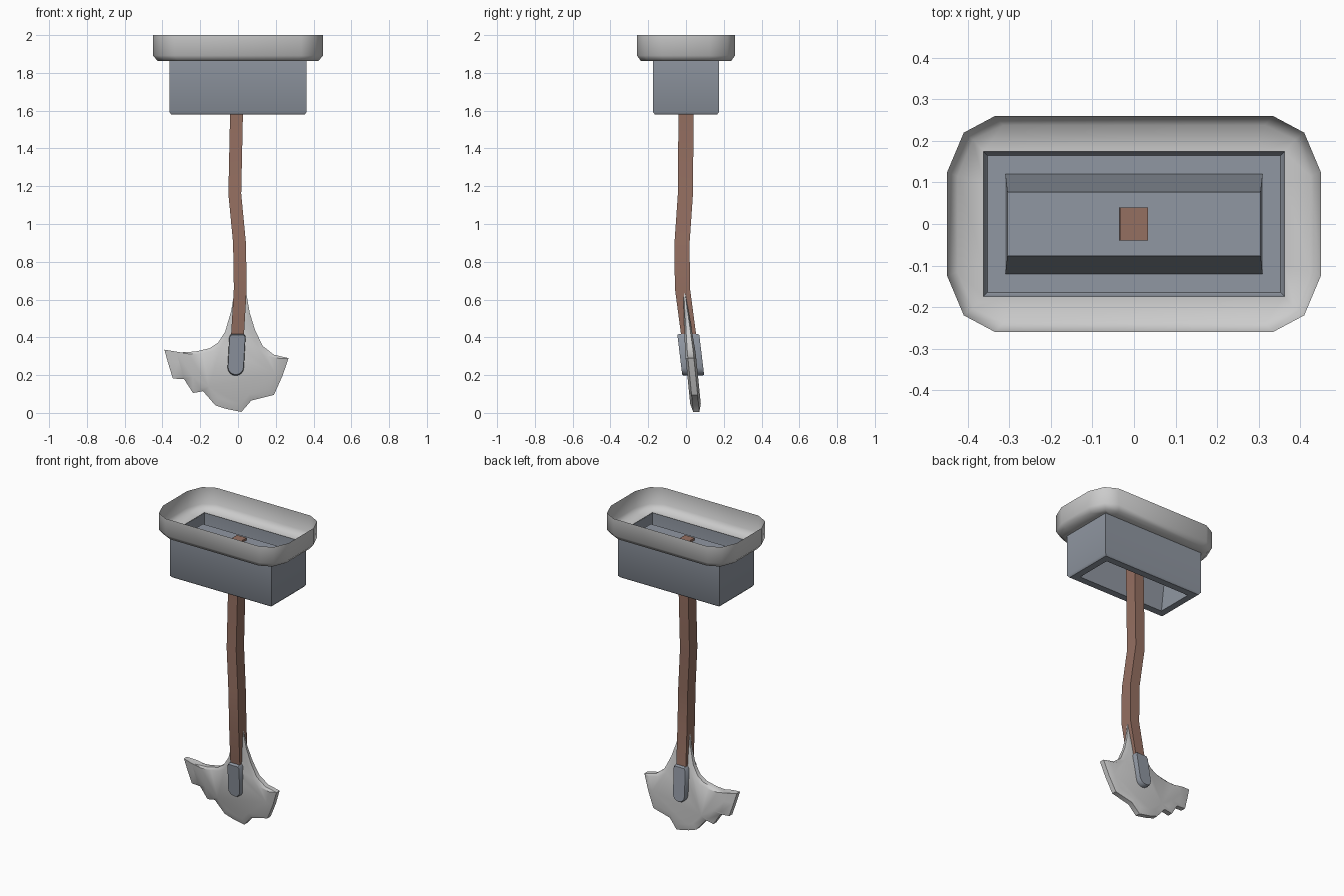
import bpy, bmesh, math
from mathutils import Vector

if "Cube" in bpy.data.objects:
    bpy.data.objects.remove(bpy.data.objects["Cube"])


def material(name, rgb):
    m = bpy.data.materials.new(name)
    m.diffuse_color = (*rgb, 1)
    m.use_nodes = True
    m.node_tree.nodes["Principled BSDF"].inputs["Base Color"].default_value = m.diffuse_color
    return m


iron = material("dark_iron", (0.28, 0.31, 0.36))
wood = material("brown_wood", (0.30, 0.16, 0.12))


def loft(name, rings, caps=(True, True), mat=None, angle=35):
    """Bridge rings that share a point count, optionally capping both ends."""
    bm = bmesh.new()
    loops = [[bm.verts.new(p) for p in ring] for ring in rings]
    n = len(loops[0])
    for a, b in zip(loops, loops[1:]):
        for i in range(n):
            j = (i + 1) % n
            bm.faces.new((a[i], a[j], b[j], b[i]))
    if caps[0]:
        bm.faces.new(loops[0][::-1])
    if caps[1]:
        bm.faces.new(loops[-1])
    bmesh.ops.recalc_face_normals(bm, faces=bm.faces)
    me = bpy.data.meshes.new(name)
    bm.to_mesh(me)
    bm.free()
    ob = bpy.data.objects.new(name, me)
    bpy.context.collection.objects.link(ob)
    if mat:
        me.materials.append(mat)
    bpy.ops.object.select_all(action='DESELECT')
    ob.select_set(True)
    bpy.context.view_layer.objects.active = ob
    bpy.ops.object.shade_smooth_by_angle(angle=math.radians(angle))
    return ob


def mirrored(corner, z):
    """Ring from one quadrant's corner points, listed from the x side to the y side."""
    q1 = list(corner)
    q2 = [(-x, y) for x, y in reversed(q1)]
    half = q1 + q2
    return [(x, y, z) for x, y in half + [(-x, -y) for x, y in half]]


def rect(hx, hy, z, cx=0, cy=0):
    return [(cx + sx * hx, cy + sy * hy, z)
            for sx, sy in ((1, -1), (1, 1), (-1, 1), (-1, -1))]


# Ceiling collar: open thin tray with clipped corners
outer = [(0.45, 0.125), (0.41, 0.22), (0.335, 0.26)]
lower = [(0.425, 0.115), (0.388, 0.203), (0.315, 0.238)]
inner = [(0.362, 0.1), (0.362, 0.175), (0.3, 0.175)]
loft("ceiling_collar",
     [mirrored(outer, 2.0), mirrored(outer, 1.892),
      mirrored(lower, 1.862), mirrored(inner, 1.862)],
     caps=(False, False), angle=50)

# Housing: open-topped box with a recessed slot underneath
loft("slot_housing",
     [rect(0.363, 0.175, 1.865), rect(0.363, 0.175, 1.592),
      rect(0.353, 0.165, 1.58), rect(0.31, 0.12, 1.58),
      rect(0.305, 0.077, 1.845)],
     caps=(False, True), mat=iron, angle=50)

# Crooked wooden shaft: x, y, z, half widths
path = [(0, 0, 1.86, 0.034, 0.04), (-0.008, 0, 1.58, 0.034, 0.04),
        (-0.017, -0.003, 1.16, 0.034, 0.04), (0.008, -0.021, 0.9, 0.034, 0.04),
        (0.012, -0.019, 0.66, 0.034, 0.04), (-0.002, 0.013, 0.42, 0.034, 0.04),
        (-0.01, 0.03, 0.27, 0.034, 0.04)]
loft("wooden_shaft", [rect(hx, hy, z, x, y) for x, y, z, hx, hy in path], mat=wood)

# Chipped blade: two spikes flank the shaft; the faces swell toward the middle
outline = [(-0.39, 0.335), (-0.372, 0.27), (-0.345, 0.182), (-0.285, 0.178),
           (-0.238, 0.105), (-0.185, 0.115), (-0.12, 0.04), (-0.065, 0.022),
           (0.018, 0.005), (0.07, 0.065), (0.19, 0.095), (0.235, 0.195),
           (0.268, 0.29), (0.19, 0.308), (0.13, 0.355), (0.09, 0.44),
           (0.062, 0.53), (0.044, 0.635), (0.01, 0.5), (-0.02, 0.635),
           (-0.036, 0.54), (-0.068, 0.43), (-0.105, 0.372), (-0.15, 0.342),
           (-0.225, 0.325), (-0.31, 0.32), (-0.35, 0.328)]
centre = Vector((0, 0.27))


def blade_ring(scale, half):
    ring = []
    for p in outline:
        x, z = centre + (Vector(p) - centre) * scale
        t = half * min(1, (0.72 - z) / 0.4)
        ring.append((x, 0.055 - 0.1 * z + t, z))
    return ring


loft("chipped_blade",
     [blade_ring(0.84, -0.028), blade_ring(1, -0.016),
      blade_ring(1, 0.016), blade_ring(0.84, 0.028)], angle=40)

# Blade socket: tapering strap with a rounded foot, tilted with the blade
foot = [(-0.012 + 0.043 * math.cos(a), 0.24 + 0.043 * math.sin(a))
        for a in (math.pi + math.pi * i / 8 for i in range(9))]
strap = foot + [(0.04, 0.405), (0.032, 0.418), (-0.036, 0.418), (-0.046, 0.405)]
mid = Vector((-0.008, 0.31))


def strap_ring(scale, offset):
    pts = [mid + (Vector(p) - mid) * scale for p in strap]
    return [(x, 0.062 - 0.12 * z + offset, z) for x, z in pts]


loft("blade_socket",
     [strap_ring(0.95, -0.058), strap_ring(1, -0.05),
      strap_ring(1, 0.05), strap_ring(0.95, 0.058)], mat=iron, angle=40)
